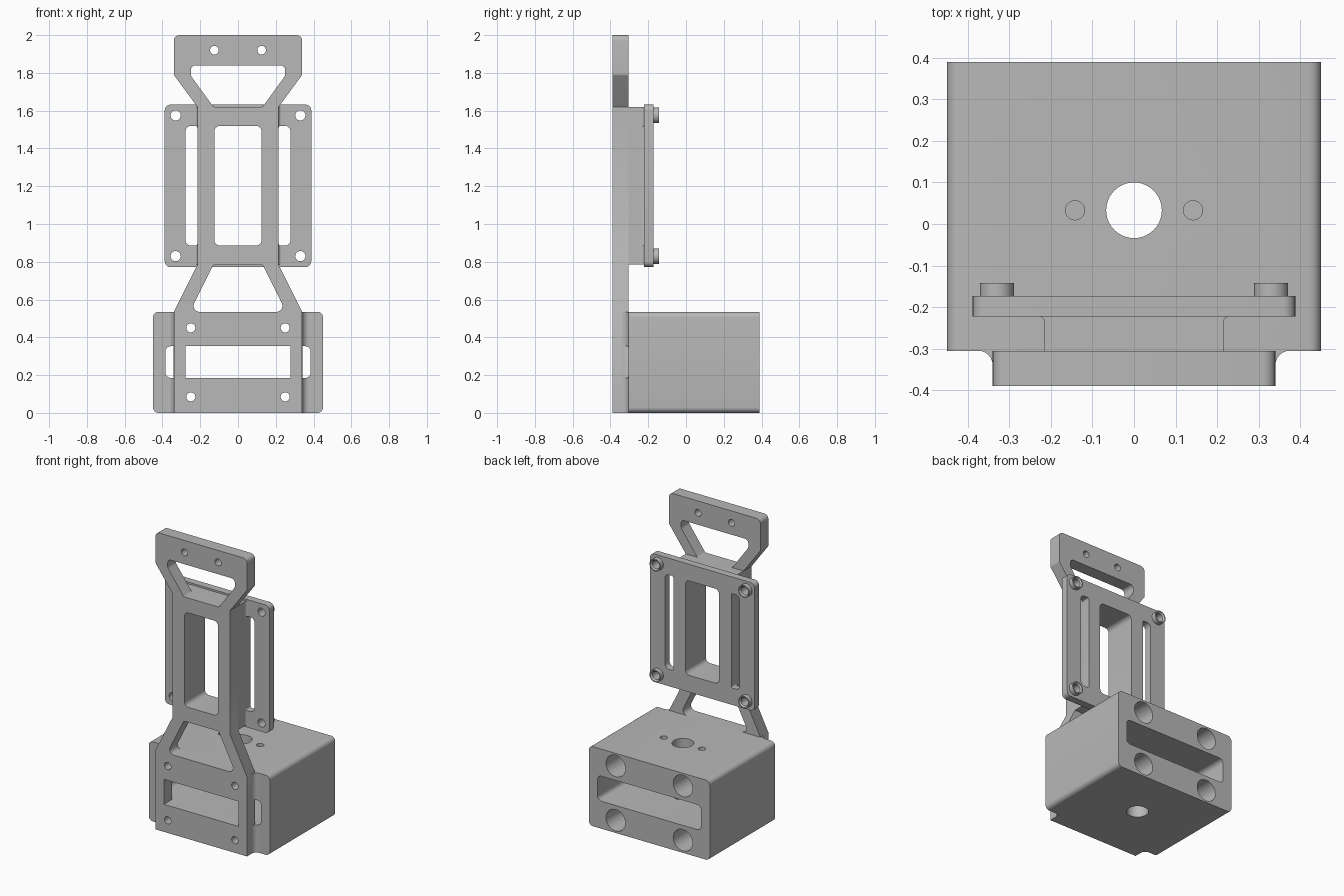
import bpy, bmesh, math
from mathutils import Vector

cube = bpy.data.objects.get("Cube")
if cube:
    bpy.data.objects.remove(cube, do_unlink=True)

grey = bpy.data.materials.new("plain grey")
grey.use_nodes = True
grey.diffuse_color = (0.48, 0.48, 0.48, 1)
grey.node_tree.nodes["Principled BSDF"].inputs["Base Color"].default_value = (0.48, 0.48, 0.48, 1)


def rounded(points, steps=6):
    """Outline from (u, v, corner radius) points."""
    out, n = [], len(points)
    for i, (u, v, r) in enumerate(points):
        p = Vector((u, v))
        if r == 0:
            out.append(p)
            continue
        d1 = (Vector(points[i - 1][:2]) - p).normalized()
        d2 = (Vector(points[(i + 1) % n][:2]) - p).normalized()
        half = d1.angle(d2) / 2
        c = p + (d1 + d2).normalized() * (r / math.sin(half))
        a, b = p + d1 * (r / math.tan(half)) - c, p + d2 * (r / math.tan(half)) - c
        w = a.angle(b)
        for k in range(steps + 1):
            f = k / steps
            out.append(c + (a * math.sin((1 - f) * w) + b * math.sin(f * w)) / math.sin(w))
    return out


def rect(u0, u1, v0, v1, r=0.0):
    return rounded([(u0, v0, r), (u1, v0, r), (u1, v1, r), (u0, v1, r)])


def circle(u, v, r, n=40):
    return [Vector((u + r * math.cos(t), v + r * math.sin(t)))
            for t in (2 * math.pi * k / n for k in range(n))]


def mirrored(half):
    """Close a right-hand half outline across u = 0."""
    return rounded(half + [(-u, v, r) for u, v, r in reversed(half)])


def add_object(name, bm):
    bmesh.ops.recalc_face_normals(bm, faces=bm.faces)
    mesh = bpy.data.meshes.new(name)
    bm.to_mesh(mesh)
    bm.free()
    mesh.materials.append(grey)
    obj = bpy.data.objects.new(name, mesh)
    bpy.context.collection.objects.link(obj)
    return obj


def prism(name, outline, a, b, axis="y"):
    """Extrude an outline along y (outline in x, z) or z (outline in x, y)."""
    bm = bmesh.new()
    def at(p, t):
        return (p.x, t, p.y) if axis == "y" else (p.x, p.y, t)
    lo = [bm.verts.new(at(p, a)) for p in outline]
    hi = [bm.verts.new(at(p, b)) for p in outline]
    bm.faces.new(lo)
    bm.faces.new(hi[::-1])
    for i in range(len(lo)):
        bm.faces.new((lo[i - 1], lo[i], hi[i], hi[i - 1]))
    return add_object(name, bm)


def activate(obj):
    bpy.ops.object.select_all(action="DESELECT")
    obj.select_set(True)
    bpy.context.view_layer.objects.active = obj


def cut(obj, holes):
    """Subtract prisms given as (outline, start, end, axis)."""
    for hole in holes:
        cutter = prism("cutter", *hole)
        cutter.hide_render = True
        mod = obj.modifiers.new("cut", "BOOLEAN")
        mod.operation, mod.solver, mod.object = "DIFFERENCE", "EXACT", cutter
        activate(obj)
        bpy.ops.object.modifier_apply(modifier=mod.name)
        bpy.data.objects.remove(cutter, do_unlink=True)


SIDES = (-1, 1)
FRONT, FRAME_BACK, PLATE_FRONT, PLATE_BACK = -0.39, -0.305, -0.222, -0.173

# Shared openings
window = (rect(-0.125, 0.125, 0.885, 1.52, 0.03), -0.6, 0.0, "y")
plate_slots = [(rounded([(s * 0.2155, 0.885, 0.01), (s * 0.278, 0.885, 0.03),
                         (s * 0.278, 1.52, 0.03), (s * 0.2155, 1.52, 0.01)]), -0.3, 0.0, "y")
               for s in SIDES]
bolt_spots = [(s * 0.25, z) for s in SIDES for z in (0.085, 0.45)]
bolt_holes = [(circle(x, z, 0.024), -0.6, 0.6, "y") for x, z in bolt_spots]
boss_spots = [(s * 0.33, z) for s in SIDES for z in (0.83, 1.575)]

# Front frame: foot, waist and flared head
frame = prism("front_frame", mirrored([
    (0.34, 0, 0), (0.34, 0.535, 0), (0.215, 0.785, 0), (0.215, 1.62, 0),
    (0.34, 1.79, 0.02), (0.34, 2.0, 0.03)]), FRONT, FRAME_BACK)
lower_gap = mirrored([(0.235, 0.535, 0.03), (0.235, 0.575, 0.03), (0.13, 0.785, 0.02)])
upper_gap = mirrored([(0.13, 1.62, 0.02), (0.25, 1.785, 0.03), (0.25, 1.84, 0.025)])
head_holes = [(circle(s * 0.125, 1.92, 0.023), -0.6, 0, "y") for s in SIDES]
cut(frame, [window, (lower_gap, -0.6, 0, "y"), (upper_gap, -0.6, 0, "y"),
            (rect(-0.278, 0.278, 0.185, 0.353), -0.6, 0, "y")] + bolt_holes + head_holes)

# Neck joining frame to rear plate, flaring into the plate
neck = prism("neck", mirrored([
    (0.215, FRAME_BACK, 0), (0.215, PLATE_FRONT, 0.015),
    (0.232, PLATE_FRONT, 0), (0.232, -0.2, 0)]), 0.785, 1.62, "z")
cut(neck, [window] + plate_slots)

# Rear plate
plate = prism("rear_plate", rect(-0.388, 0.388, 0.772, 1.632, 0.03), PLATE_FRONT, PLATE_BACK)
cut(plate, [window] + plate_slots +
    [(circle(x, z, 0.027), -0.6, 0.0, "y") for x, z in boss_spots])

# Base block with through slot, counterbored bolt holes and vertical bores
block = prism("base_block", rect(-0.45, 0.45, 0, 0.535, 0.03), FRAME_BACK, 0.39)
wide_slot = rect(-0.385, 0.385, 0.185, 0.353, 0.03)
cut(block, [(wide_slot, -0.6, 0.6, "y")] + bolt_holes +
    [(circle(x, z, 0.072), -0.2, 0.6, "y") for x, z in bolt_spots] +
    [(circle(0, 0.033, 0.067), -0.2, 0.8, "z")] +
    [(circle(s * 0.142, 0.033, 0.023), 0.3, 0.8, "z") for s in SIDES])

# Coves between frame and block
coves = []
for s, side in zip(SIDES, ("right", "left")):
    cove = prism(side + "_cove", rounded([
        (s * 0.30, -0.37, 0), (s * 0.34, -0.37, 0), (s * 0.34, FRAME_BACK, 0.035),
        (s * 0.38, FRAME_BACK, 0), (s * 0.38, -0.29, 0), (s * 0.30, -0.29, 0)]), 0, 0.535, "z")
    cut(cove, [(wide_slot, -0.33, 0.6, "y")])
    coves.append(cove)

# Hollow bosses on the rear plate, with a chamfered mouth
bosses = []
for x, z in boss_spots:
    bm = bmesh.new()
    ring = [(0.027, PLATE_BACK), (0.041, PLATE_BACK), (0.041, -0.142),
            (0.035, -0.142), (0.027, -0.152)]
    verts = [bm.verts.new((x + r, y, z)) for r, y in ring]
    edges = [bm.edges.new((verts[i - 1], verts[i])) for i in range(len(verts))]
    bmesh.ops.spin(bm, geom=verts + edges, cent=(x, 0, z), axis=(0, 1, 0),
                   angle=2 * math.pi, steps=40, use_merge=True)
    bmesh.ops.remove_doubles(bm, verts=bm.verts, dist=1e-5)
    bosses.append(add_object("plate_boss", bm))

# Smooth the rounds, keep edges crisp
for obj in [frame, neck, plate, block] + coves + bosses:
    activate(obj)
    bpy.ops.object.shade_smooth_by_angle(angle=math.radians(30))
